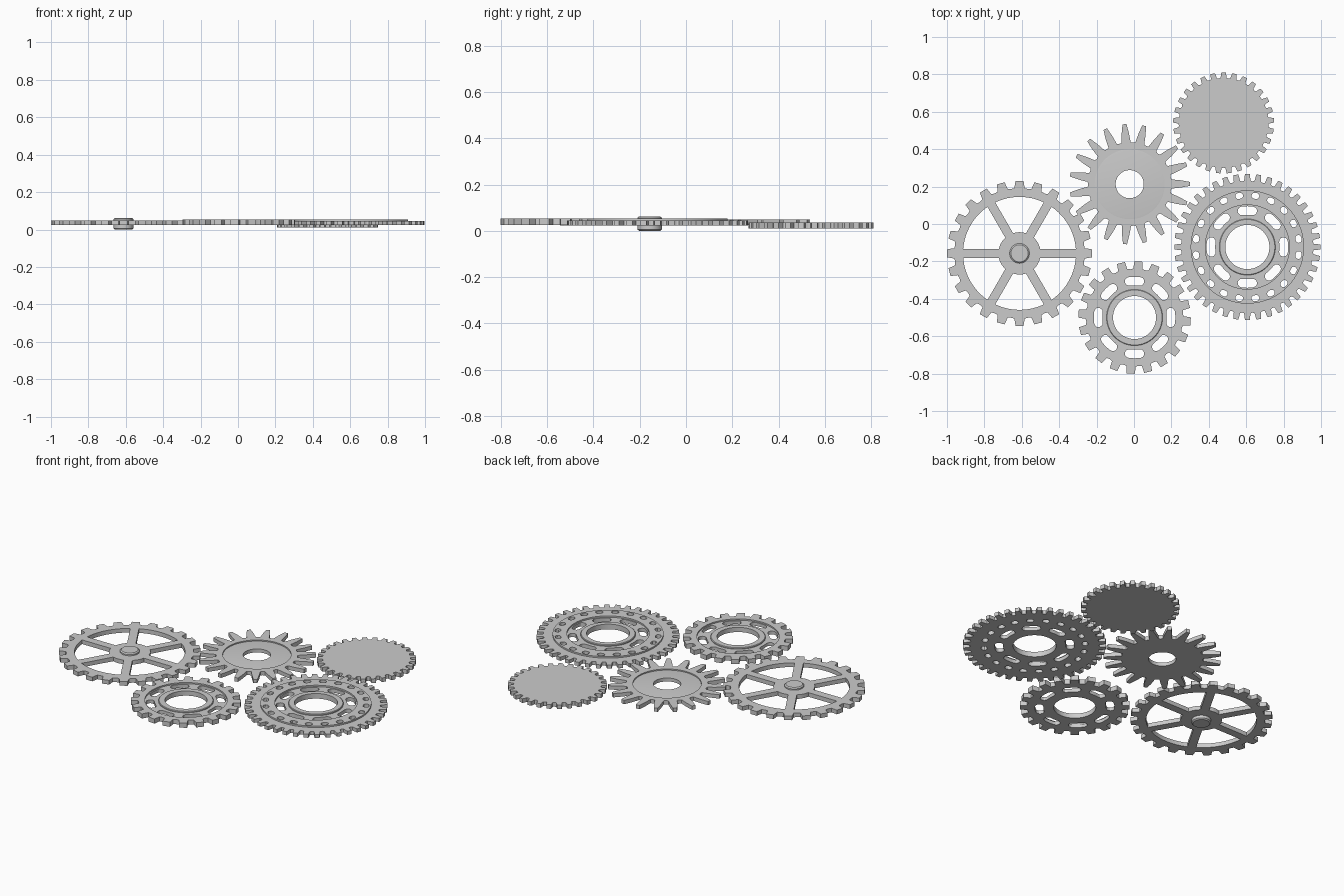
import bpy, bmesh
from math import pi, sin, cos, asin, radians

if "Cube" in bpy.data.objects:
    bpy.data.objects.remove(bpy.data.objects["Cube"])


def polar(r, a):
    return (r * cos(a), r * sin(a))


def circle(r, n=96):
    return [polar(r, 2 * pi * i / n) for i in range(n)]


def teeth(n, root, tip, base, top, phase=90):
    """Gear outline; base and top are tooth widths as fractions of the pitch."""
    p, pts = 2 * pi / n, []
    for i in range(n):
        a = radians(phase) + i * p
        mid = (root + tip) / 2
        w = (base + top) / 2
        pts += [polar(root, a - base * p / 2), polar(mid, a - w * p / 2),
                polar(tip, a - top * p / 2), polar(tip, a + top * p / 2),
                polar(mid, a + w * p / 2), polar(root, a + base * p / 2),
                polar(root - 0.003, a + p / 2)]
    return pts


def slots(n, r0, r1, half, phase=0):
    """Ring of curved slots with rounded ends; half is the half arc length."""
    rm, rad, loops = (r0 + r1) / 2, (r1 - r0) / 2, []
    e = max(half - rad, 0.0005) / rm
    for i in range(n):
        c = radians(phase) + 2 * pi * i / n
        pts = []
        for s in (1, -1):
            a = c + s * e
            x, y = polar(rm, a)
            for k in range(7):
                t = a + (0 if s > 0 else pi) + pi * k / 6
                pts.append((x + rad * cos(t), y + rad * sin(t)))
            if s > 0:
                pts += [polar(r0, c + e * f) for f in (0.5, 0, -0.5)]
        pts += [polar(r1, c + e * f) for f in (-0.5, 0, 0.5)]
        loops.append(pts)
    return loops


def finish(ob):
    bm = bmesh.new()
    bm.from_mesh(ob.data)
    bmesh.ops.remove_doubles(bm, verts=bm.verts, dist=1e-5)
    bmesh.ops.recalc_face_normals(bm, faces=bm.faces)
    bm.to_mesh(ob.data)
    bm.free()
    bpy.ops.object.select_all(action='DESELECT')
    ob.select_set(True)
    bpy.context.view_layer.objects.active = ob
    bpy.ops.object.shade_smooth_by_angle(angle=radians(30))


def plate(name, centre, loops, z0, z1):
    """Flat plate from an outline and hole loops."""
    cu = bpy.data.curves.new(name, 'CURVE')
    cu.dimensions, cu.fill_mode = '2D', 'BOTH'
    cu.extrude = (z1 - z0) / 2
    for pts in loops:
        sp = cu.splines.new('POLY')
        sp.points.add(len(pts) - 1)
        for q, (x, y) in zip(sp.points, pts):
            q.co = (x, y, 0, 1)
        sp.use_cyclic_u = True
    ob = bpy.data.objects.new(name, cu)
    bpy.context.collection.objects.link(ob)
    ob.location = (*centre, (z0 + z1) / 2)
    bpy.ops.object.select_all(action='DESELECT')
    ob.select_set(True)
    bpy.context.view_layer.objects.active = ob
    bpy.ops.object.convert(target='MESH')
    finish(bpy.context.object)


def lathe(name, centre, profile, n=96):
    """Closed (r, z) profile turned about the gear axis."""
    bm = bmesh.new()
    rings = [[bm.verts.new((*polar(r, 2 * pi * i / n), z)) for r, z in profile]
             for i in range(n)]
    m = len(profile)
    for i in range(n):
        a, b = rings[i], rings[(i + 1) % n]
        for j in range(m):
            k = (j + 1) % m
            bm.faces.new((a[j], b[j], b[k], a[k]))
    me = bpy.data.meshes.new(name)
    bm.to_mesh(me)
    bm.free()
    ob = bpy.data.objects.new(name, me)
    bpy.context.collection.objects.link(ob)
    ob.location = (*centre, 0)
    finish(ob)


# Spoked gear with axle
c = (-0.612, -0.157)
windows = []
for i in range(6):
    a0, a1 = i * pi / 3, (i + 1) * pi / 3
    win = []
    for r, order in ((0.113, 1), (0.302, -1)):
        d = asin(0.024 / r)
        arc = [polar(r, a0 + d + (a1 - a0 - 2 * d) * k / 12) for k in range(13)]
        win += arc[::order]
    windows.append(win)
plate("spoked_gear", c, [teeth(24, 0.35, 0.388, 0.6, 0.42)] + windows, 0.023, 0.048)
lathe("axle", c, [(0.0001, 0), (0.046, 0), (0.053, 0.006), (0.053, 0.056),
                  (0.046, 0.062), (0.0001, 0.062)], 48)

# Spiky gear with a shallow dished centre
c = (-0.023, 0.213)
plate("spiky_gear_rim", c, [teeth(19, 0.225, 0.322, 0.66, 0.2, 95), circle(0.187)],
      0.025, 0.048)
lathe("spiky_gear_dish", c, [(0.075, 0.025), (0.188, 0.025), (0.188, 0.041),
                             (0.18, 0.042), (0.075, 0.046)])

# Plain solid gear
plate("plain_gear", (0.479, 0.54), [teeth(29, 0.242, 0.27, 0.62, 0.42)], 0.01, 0.035)

# Small slotted gear: full-height rim and hub, recessed slotted web
c = (0.003, -0.5)
plate("slotted_gear_rim", c, [teeth(20, 0.262, 0.301, 0.6, 0.46, 86), circle(0.225)],
      0.025, 0.053)
plate("slotted_gear_web", c, [circle(0.226), circle(0.149)]
      + slots(8, 0.172, 0.218, 0.052), 0.025, 0.045)
lathe("slotted_gear_hub", c, [(0.115, 0.025), (0.15, 0.025), (0.15, 0.05),
                              (0.147, 0.053), (0.115, 0.053)])

# Large gear: toothed plate, raised pierced band, recessed web and hub
c = (0.606, -0.123)
holes = slots(20, 0.261, 0.293, 0.021, 9)
inner = slots(8, 0.172, 0.218, 0.052, 0)
plate("large_gear_plate", c, [teeth(40, 0.355, 0.391, 0.62, 0.42), circle(0.118)]
      + holes + inner, 0.023, 0.045)
plate("large_gear_band", c, [circle(0.303), circle(0.225)] + holes, 0.045, 0.054)
lathe("large_gear_hub", c, [(0.118, 0.045), (0.15, 0.045), (0.15, 0.051),
                            (0.147, 0.054), (0.118, 0.054)])
